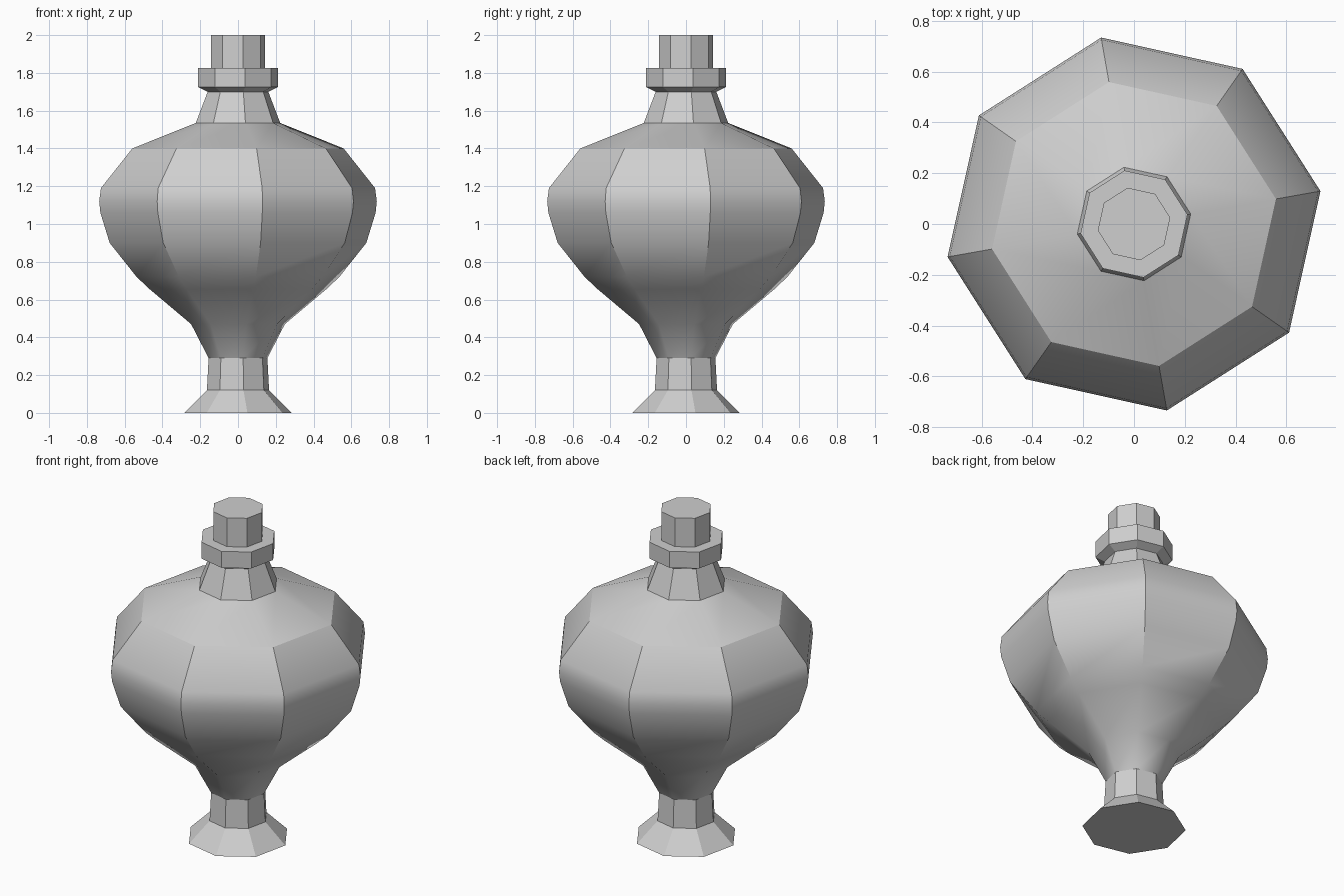
import bpy, bmesh, math

cube = bpy.data.objects.get("Cube")
if cube:
    bpy.data.objects.remove(cube, do_unlink=True)

SIDES = 8
TURN = math.radians(10)

grey = bpy.data.materials.new("plain grey")
grey.use_nodes = True
grey.diffuse_color = (0.62, 0.62, 0.62, 1)
grey.node_tree.nodes["Principled BSDF"].inputs["Base Color"].default_value = grey.diffuse_color


def lathe(name, profile, cap_bottom=False, cap_top=False, sharp=None):
    """Eight-sided turned part; flat unless a rule for its sharp edges is given."""
    bm = bmesh.new()
    rings = []
    for r, z in profile:
        angles = [TURN + math.tau * i / SIDES for i in range(SIDES)]
        rings.append([bm.verts.new((r * math.cos(a), r * math.sin(a), z)) for a in angles])
    for low, high in zip(rings, rings[1:]):
        for i in range(SIDES):
            j = (i + 1) % SIDES
            bm.faces.new((low[i], low[j], high[j], high[i]))
    if cap_bottom:
        bm.faces.new(rings[0][::-1])
    if cap_top:
        bm.faces.new(rings[-1])
    if sharp:
        for face in bm.faces:
            face.smooth = True
        for edge in bm.edges:
            edge.smooth = not sharp(*sorted(v.co.z for v in edge.verts))
    mesh = bpy.data.meshes.new(name)
    bm.to_mesh(mesh)
    bm.free()
    mesh.materials.append(grey)
    obj = bpy.data.objects.new(name, mesh)
    bpy.context.collection.objects.link(obj)
    return obj


def bowl_edge(low, high):
    """Ribs of the belly and the rim of the shoulder stay crisp."""
    rib = high - low > 0.01 and low > 0.7 and high < 1.45
    rim = abs(low - 1.4) < 0.01 and high - low < 0.01
    return rib or rim


# Foot and stem
lathe("foot", [(0.288, 0), (0.167, 0.12)], cap_bottom=True)
lathe("stem", [(0.167, 0.12), (0.158, 0.29)])

# Round belly with funnel below and shoulder above
lathe("bowl", [(0.158, 0.29), (0.252, 0.47), (0.475, 0.655), (0.545, 0.72),
               (0.69, 0.9), (0.74, 1.06), (0.746, 1.12), (0.737, 1.19),
               (0.568, 1.4), (0.227, 1.535)], sharp=bowl_edge)

# Neck, collar and spout
lathe("neck", [(0.227, 1.535), (0.163, 1.7)])
lathe("collar", [(0.163, 1.7), (0.214, 1.725), (0.214, 1.825), (0.145, 1.825)])
lathe("spout", [(0.145, 1.825), (0.145, 2)], cap_top=True)
